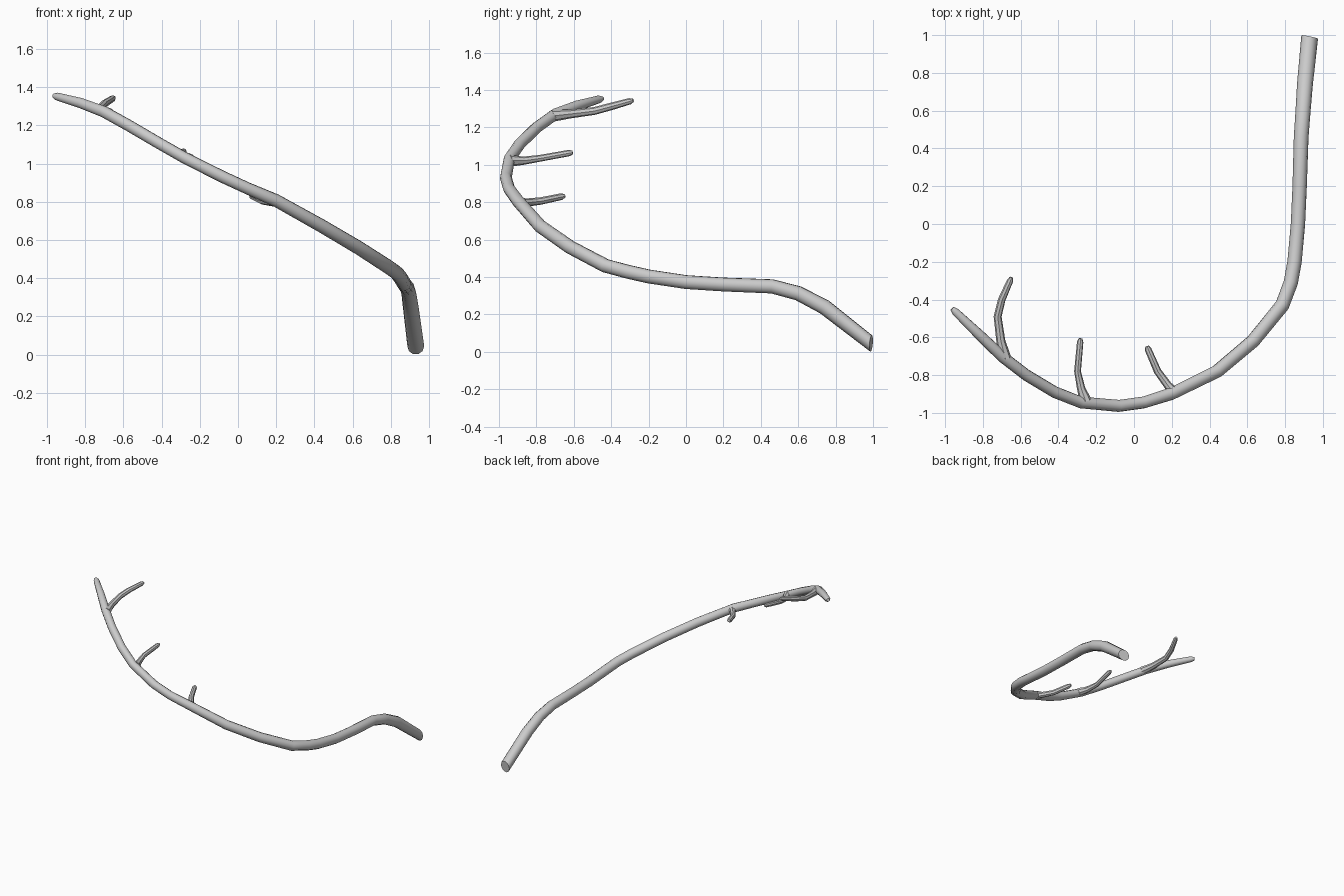
import bpy, bmesh, math
from mathutils import Vector


def tube(name, points, sides=10, start_normal=None):
    """Tapered tube through (x, y, z, radius) points, capped at both ends."""
    pos = [Vector(p[:3]) for p in points]
    bm = bmesh.new()
    rings = []
    side = None
    for i, p in enumerate(points):
        a = pos[max(i - 1, 0)]
        b = pos[min(i + 1, len(pos) - 1)]
        t = (b - a).normalized()
        if i == 0 and start_normal:
            t = Vector(start_normal).normalized()
        # carry the previous frame along so the tube does not twist
        ref = side if side else Vector((0, 0, 1)).cross(t)
        side = (ref - t * ref.dot(t)).normalized()
        up = t.cross(side)
        ring = []
        for k in range(sides):
            ang = 2 * math.pi * k / sides
            ring.append(bm.verts.new(pos[i] + p[3] * (side * math.cos(ang) + up * math.sin(ang))))
        rings.append(ring)
    for r0, r1 in zip(rings, rings[1:]):
        for k in range(sides):
            n = (k + 1) % sides
            bm.faces.new((r0[k], r0[n], r1[n], r1[k]))
    bm.faces.new(rings[0][::-1])
    bm.faces.new(rings[-1])
    bmesh.ops.recalc_face_normals(bm, faces=bm.faces)
    me = bpy.data.meshes.new(name)
    bm.to_mesh(me)
    bm.free()
    ob = bpy.data.objects.new(name, me)
    bpy.context.collection.objects.link(ob)
    bpy.ops.object.select_all(action='DESELECT')
    ob.select_set(True)
    bpy.context.view_layer.objects.active = ob
    bpy.ops.object.shade_smooth_by_angle(angle=math.radians(40))
    return ob


# main curved branch, from the cut thick end to the thin tip
tube("main_branch", [
    (0.93, 0.99, 0.045, 0.045), (0.905, 0.74, 0.24, 0.042),
    (0.895, 0.60, 0.313, 0.040), (0.885, 0.46, 0.350, 0.039),
    (0.877, 0.20, 0.360, 0.038), (0.868, 0.0, 0.373, 0.038),
    (0.85, -0.20, 0.403, 0.038), (0.83, -0.31, 0.428, 0.038),
    (0.785, -0.43, 0.460, 0.038), (0.63, -0.62, 0.560, 0.037),
    (0.44, -0.78, 0.672, 0.036), (0.20, -0.898, 0.806, 0.034),
    (0.05, -0.945, 0.870, 0.032), (-0.08, -0.963, 0.930, 0.032),
    (-0.28, -0.945, 1.030, 0.031), (-0.42, -0.89, 1.110, 0.031),
    (-0.57, -0.80, 1.198, 0.031), (-0.70, -0.70, 1.270, 0.031),
    (-0.82, -0.585, 1.315, 0.028), (-0.945, -0.465, 1.350, 0.021),
    (-0.963, -0.447, 1.354, 0.012),
], start_normal=(-0.2, -0.97, 0.08))

# side twigs: base flare, bend, rounded tip
twigs = {
    "lower_twig": [(0.22, -0.90, 0.800, 0.032), (0.18, -0.855, 0.798, 0.022),
                   (0.125, -0.78, 0.806, 0.020), (0.075, -0.665, 0.830, 0.018),
                   (0.069, -0.648, 0.834, 0.010)],
    "middle_twig": [(-0.255, -0.94, 1.022, 0.032), (-0.28, -0.87, 1.022, 0.022),
                    (-0.299, -0.78, 1.035, 0.018), (-0.285, -0.625, 1.063, 0.017),
                    (-0.283, -0.606, 1.066, 0.010)],
    "upper_twig": [(-0.68, -0.715, 1.262, 0.032), (-0.705, -0.62, 1.272, 0.024),
                   (-0.722, -0.49, 1.288, 0.021), (-0.70, -0.40, 1.312, 0.020),
                   (-0.656, -0.30, 1.340, 0.017), (-0.649, -0.283, 1.345, 0.010)],
}
for name, pts in twigs.items():
    tube(name, pts, sides=8)
